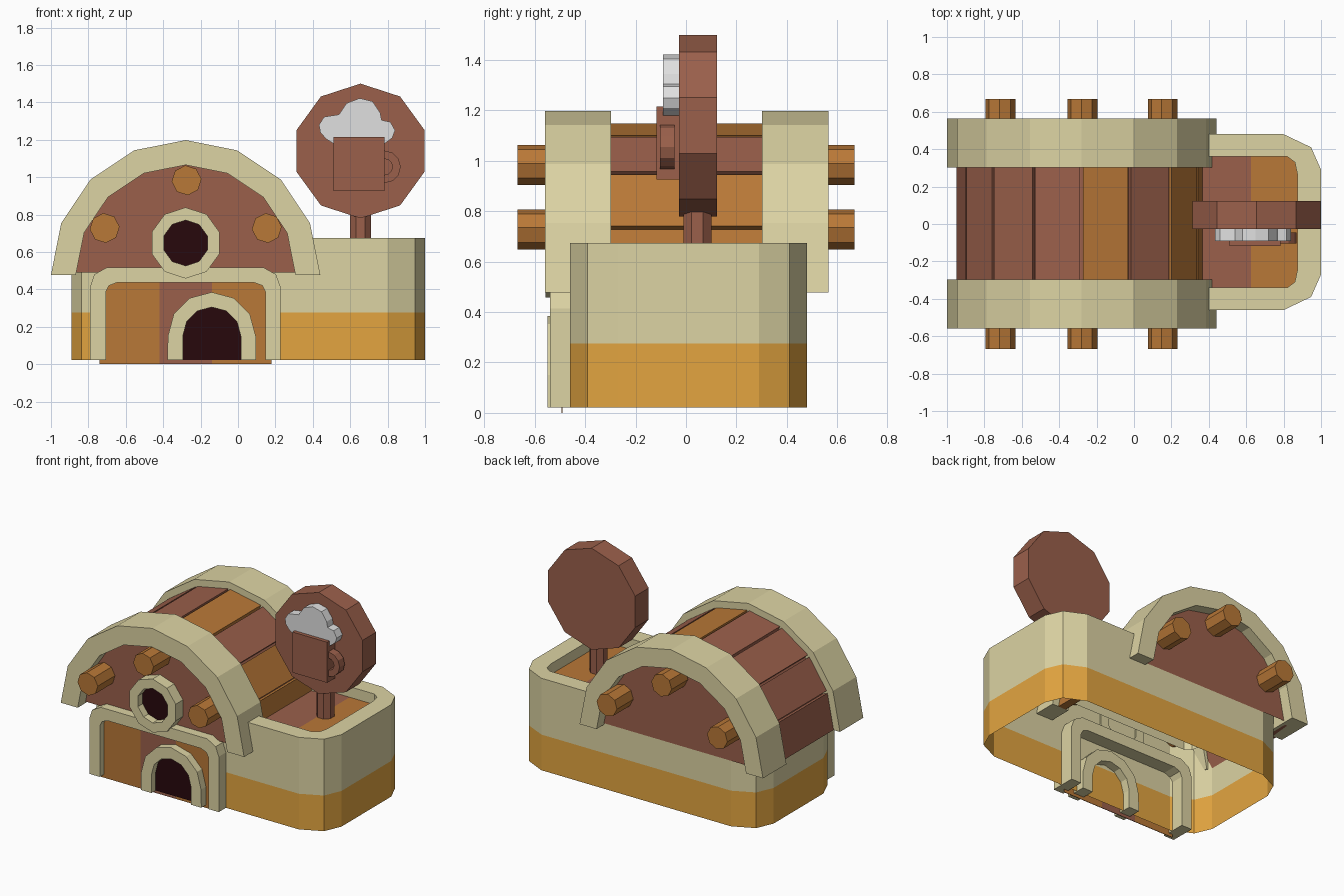
import bpy, bmesh, math

if "Cube" in bpy.data.objects:
    bpy.data.objects.remove(bpy.data.objects["Cube"])


def mat(name, r, g, b):
    m = bpy.data.materials.new(name)
    lin = [((c / 255 + 0.055) / 1.055) ** 2.4 for c in (r, g, b)]
    m.diffuse_color = (*lin, 1)
    m.use_nodes = True
    m.node_tree.nodes["Principled BSDF"].inputs["Base Color"].default_value = m.diffuse_color
    return m


STONE = mat("pale stone", 220, 211, 163)
OCHRE = mat("ochre plaster", 227, 165, 64)
BROWN = mat("red brown wood", 155, 96, 75)
WOOD = mat("orange wood", 185, 120, 55)
DARK = mat("dark opening", 39, 8, 12)
FOAM = mat("foam white", 224, 224, 224)


def finish(name, bm, mats, fix=True):
    if fix:
        bmesh.ops.recalc_face_normals(bm, faces=bm.faces[:])
    me = bpy.data.meshes.new(name)
    bm.to_mesh(me)
    bm.free()
    for m in mats:
        me.materials.append(m)
    ob = bpy.data.objects.new(name, me)
    bpy.context.collection.objects.link(ob)
    return ob


def arc(cx, cz, r, a0, a1, n):
    return [(cx + r * math.cos(math.radians(a0 + (a1 - a0) * i / n)),
             cz + r * math.sin(math.radians(a0 + (a1 - a0) * i / n))) for i in range(n + 1)]


def gon(cx, cz, r, n, a0=90):
    return arc(cx, cz, r, a0, a0 + 360, n)[:-1]


def prism(name, pts, y0, y1, m, open_last=False):
    """Solid with an x-z outline, running along y; the last side may stay open."""
    bm = bmesh.new()
    a = [bm.verts.new((x, y0, z)) for x, z in pts]
    b = [bm.verts.new((x, y1, z)) for x, z in pts]
    bm.faces.new(a)
    bm.faces.new(b[::-1])
    for i in range(len(pts) - (1 if open_last else 0)):
        j = (i + 1) % len(pts)
        bm.faces.new((a[i], b[i], b[j], a[j]))
    return finish(name, bm, [m])


def box(name, x0, x1, y0, y1, z0, z1, m):
    return prism(name, [(x0, z0), (x1, z0), (x1, z1), (x0, z1)], y0, y1, m)


def band(name, outer, inner, y0, y1, m, closed=False):
    """Arch or ring between two x-z outlines, running along y."""
    bm = bmesh.new()
    rows = [[bm.verts.new((p[0], y, p[1])) for p in line]
            for line, y in ((outer, y0), (outer, y1), (inner, y1), (inner, y0))]
    n = len(outer)
    for i in range(n if closed else n - 1):
        j = (i + 1) % n
        for k in range(4):
            q, r = rows[k], rows[(k + 1) % 4]
            bm.faces.new((q[i], q[j], r[j], r[i]))
    if not closed:
        for i in (0, n - 1):
            bm.faces.new([row[i] for row in rows])
    return finish(name, bm, [m])


def wall(name, outer, inner, top, low):
    """Closed wall shell: ochre base, stone top, rim and inner face down to low."""
    bm = bmesh.new()
    rows = [[bm.verts.new((x, y, z)) for x, y in line] for line, z in
            ((outer, 0.022), (outer, 0.275), (outer, top), (inner, top), (inner, low))]
    n = len(outer)
    for k in range(4):
        for i in range(n):
            j = (i + 1) % n
            f = bm.faces.new((rows[k][i], rows[k][j], rows[k + 1][j], rows[k + 1][i]))
            f.material_index = 0 if k == 0 else 1
    return finish(name, bm, [OCHRE, STONE], fix=False)


def rounded(corner):
    """Mirror one corner of the plan to all four, counter-clockwise."""
    cx, cy = 0.055, 0.01
    c = [(x - cx, y - cy) for x, y in corner]
    r = c[::-1]
    pts = c + [(x, -y) for x, y in r] + [(-x, -y) for x, y in c] + [(-x, y) for x, y in r]
    return [(x + cx, y + cy) for x, y in pts]


# Base wall, one open-bottomed shell all the way round
wall("base_wall", rounded([(0.80, -0.46), (0.947, -0.39), (1.0, -0.27)]),
     rounded([(0.82, -0.34), (0.86, -0.31), (0.875, -0.24)]), 0.675, 0.58)

# Terrace floor boards
box("floor_board_inner", 0.30, 0.625, -0.345, 0.365, 0.575, 0.60, BROWN)
box("floor_board_outer", 0.625, 0.878, -0.345, 0.365, 0.575, 0.60, WOOD)

# Barrel roof: core with end panels, eight planks, two stone arches
CX, CZ = -0.28, 0.478
prism("roof_core", arc(CX, CZ + 0.012, 0.63, 0, 180, 8), -0.475, 0.485, BROWN, open_last=True)
plank_mats = [WOOD, WOOD, BROWN, WOOD, BROWN, BROWN, BROWN, BROWN]
for i, m in enumerate(plank_mats):
    a, b = i * 22.5 + (0.7 if i else 0), (i + 1) * 22.5 - (0.7 if i < 7 else 0)
    prism("roof_plank_%d" % (i + 1),
          arc(CX, CZ, 0.67, a, b, 1) + arc(CX, CZ, 0.61, b, a, 1), -0.455, 0.465, m)
for side, y0, y1 in (("front", -0.56, -0.298), ("back", 0.302, 0.565)):
    band(side + "_stone_arch", arc(CX, CZ, 0.72, 0, 180, 8),
         arc(CX, CZ, 0.587, 0, 180, 8), y0, y1, STONE)

# Roof beams poking out at both ends
for i, (x, z) in enumerate([(-0.713, 0.728), (-0.275, 0.983), (0.154, 0.728)]):
    prism("roof_beam_%d" % (i + 1), gon(x, z, 0.08, 8, 5), -0.668, 0.668, WOOD)

# Front porch: thin plank sheets and stone frame
for i, (x0, x1, m) in enumerate([(-0.74, -0.42, WOOD), (-0.42, -0.14, BROWN), (-0.14, 0.18, WOOD)]):
    box("porch_plank_%d" % (i + 1), x0, x1, -0.495, -0.491, 0.0, 0.48, m)
band("porch_frame",
     [(-0.79, 0.022), (-0.79, 0.415), (-0.768, 0.48), (-0.70, 0.518),
      (0.135, 0.518), (0.203, 0.48), (0.227, 0.415), (0.227, 0.022)],
     [(-0.707, 0.022), (-0.707, 0.385), (-0.69, 0.42), (-0.645, 0.437),
      (0.085, 0.437), (0.13, 0.42), (0.147, 0.385), (0.147, 0.022)], -0.54, -0.36, STONE)

# Arched door
DX = -0.14
inner = [(DX + 0.155, 0.022)] + arc(DX, 0.15, 0.155, 0, 180, 6) + [(DX - 0.155, 0.022)]
outer = [(DX + 0.237, 0.022)] + arc(DX, 0.15, 0.235, 0, 180, 6) + [(DX - 0.237, 0.022)]
band("door_frame", outer, inner, -0.55, -0.40, STONE)
prism("door_opening", inner, -0.503, -0.497, DARK)

# Round window
band("window_frame", gon(CX, 0.648, 0.19, 10), gon(CX, 0.648, 0.122, 10),
     -0.557, -0.45, STONE, closed=True)
prism("window_opening", gon(CX, 0.648, 0.125, 10), -0.503, -0.497, DARK)

# Sign on a post
SX = 0.655
bpy.ops.mesh.primitive_cylinder_add(vertices=8, radius=0.06, depth=0.25,
                                    location=(SX, 0.045, 0.715), rotation=(0, 0, math.pi / 8))
bpy.context.object.name = "sign_post"
bpy.context.object.data.materials.append(BROWN)
prism("sign_board", gon(SX, 1.14, 0.36, 10), -0.028, 0.123, BROWN)

# Mug with handle and foam on the sign
box("mug", 0.51, 0.783, -0.118, -0.025, 0.927, 1.215, BROWN)
band("mug_handle", arc(0.783, 1.055, 0.087, -90, 90, 6), arc(0.783, 1.055, 0.043, -90, 90, 6),
     -0.103, -0.045, BROWN)
prism("mug_foam",
      [(0.51, 1.18), (0.47, 1.205), (0.44, 1.24), (0.433, 1.28), (0.46, 1.322), (0.54, 1.335),
       (0.58, 1.395), (0.65, 1.422), (0.72, 1.405), (0.76, 1.345), (0.768, 1.305),
       (0.815, 1.295), (0.84, 1.25), (0.825, 1.21), (0.785, 1.18)], -0.092, -0.025, FOAM)
